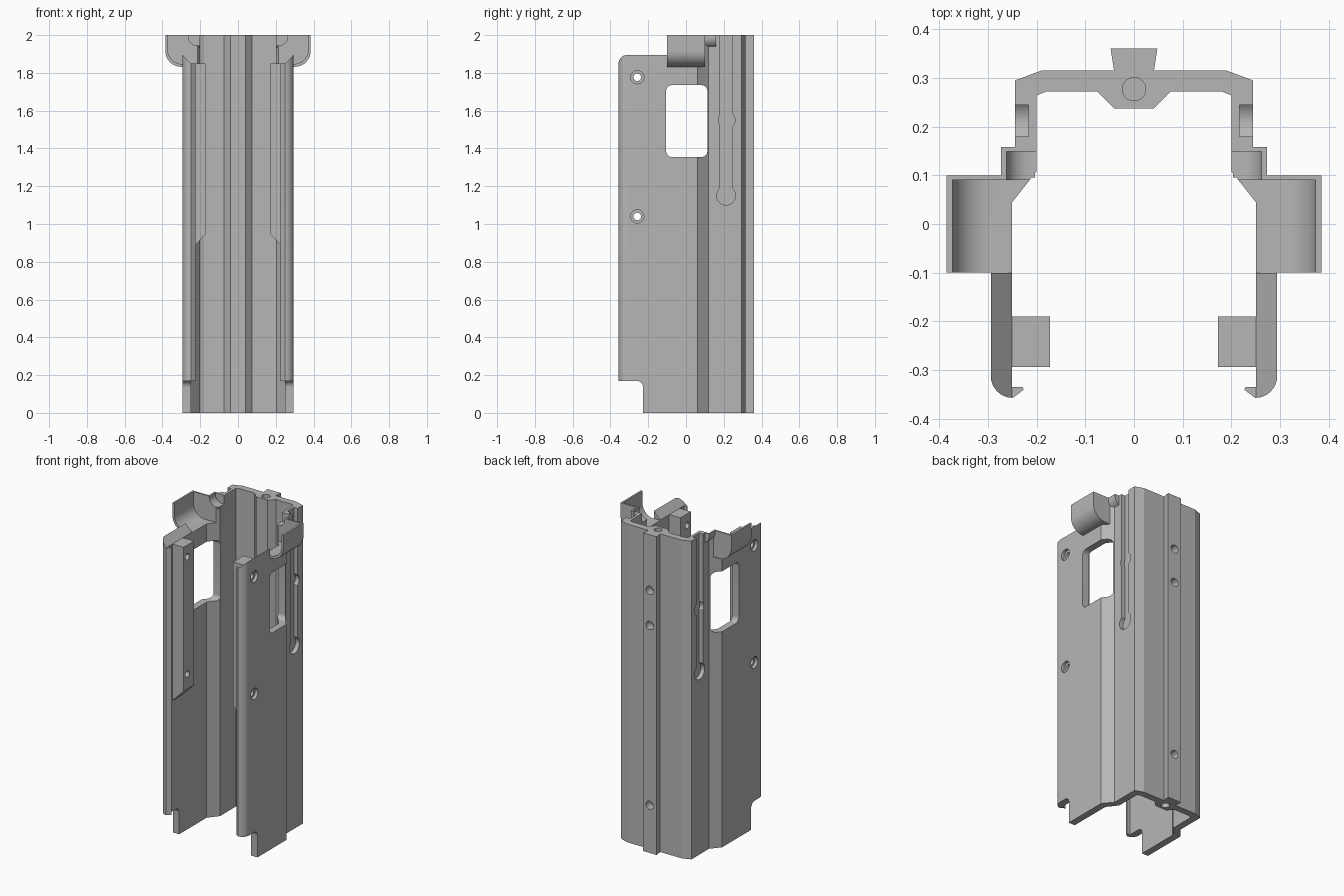
import bpy, bmesh
from math import cos, sin, radians

if "Cube" in bpy.data.objects:
    bpy.data.objects.remove(bpy.data.objects["Cube"], do_unlink=True)

grey = bpy.data.materials.new("plain grey")
grey.use_nodes = True
grey.diffuse_color = (0.47, 0.47, 0.47, 1)
grey.node_tree.nodes["Principled BSDF"].inputs["Base Color"].default_value = (0.47, 0.47, 0.47, 1)


def arc(cx, cy, r, start, end, n=8):
    angles = [radians(start + (end - start) * i / n) for i in range(n + 1)]
    return [(cx + r * cos(a), cy + r * sin(a)) for a in angles]


def circle(cx, cy, r, n=28):
    return arc(cx, cy, r, 0, 360, n)[:-1]


def rounded_box(u0, u1, v0, v1, r):
    return (arc(u1 - r, v1 - r, r, 0, 90) + arc(u0 + r, v1 - r, r, 90, 180)
            + arc(u0 + r, v0 + r, r, 180, 270) + arc(u1 - r, v0 + r, r, 270, 360))


def prism(name, pts, axis, lo, hi):
    """Extrude a 2D outline along an axis."""
    place = {"x": lambda u, v: (lo, u, v),
             "y": lambda u, v: (u, lo, v),
             "z": lambda u, v: (u, v, lo)}[axis]
    bm = bmesh.new()
    face = bm.faces.new([bm.verts.new(place(u, v)) for u, v in pts])
    out = bmesh.ops.extrude_face_region(bm, geom=[face])
    shift = [hi - lo if axis == a else 0 for a in "xyz"]
    bmesh.ops.translate(bm, vec=shift, verts=[g for g in out["geom"] if isinstance(g, bmesh.types.BMVert)])
    bmesh.ops.recalc_face_normals(bm, faces=bm.faces)
    mesh = bpy.data.meshes.new(name)
    bm.to_mesh(mesh)
    bm.free()
    mesh.materials.append(grey)
    obj = bpy.data.objects.new(name, mesh)
    bpy.context.collection.objects.link(obj)
    return obj


def combine(op, pts, axis, lo, hi):
    """Apply one boolean prism to the housing."""
    tool = prism("tool", pts, axis, lo, hi)
    tool.hide_render = True
    mod = housing.modifiers.new("shape", "BOOLEAN")
    mod.operation, mod.solver, mod.object = op, "EXACT", tool
    bpy.context.view_layer.objects.active = housing
    bpy.ops.object.modifier_apply(modifier=mod.name)
    bpy.data.objects.remove(tool, do_unlink=True)


def both(op, pts, axis, lo, hi):
    """Apply a prism on the left and its mirror image on the right."""
    combine(op, pts, axis, lo, hi)
    if axis == "x":
        combine(op, pts, axis, -lo, -hi)
    else:
        combine(op, [(-u, v) for u, v in pts], axis, lo, hi)


# Channel section with rear rail, inner rib and hooked front lips
half = ([(0.048, 0.36), (0.041, 0.315), (0.19, 0.315), (0.244, 0.295), (0.244, 0.12), (0.294, 0.06)]
        + arc(0.249, -0.312, 0.045, 0, -90)
        + [(0.226, -0.34), (0.229, -0.335), (0.25, -0.335), (0.25, 0.045), (0.2, 0.108),
           (0.2, 0.264), (0.18, 0.272), (0.075, 0.272), (0.04, 0.237)])
section = half + [(-x, y) for x, y in reversed(half)]
housing = prism("channel_housing", section, "z", 0, 2)

# Lowered, sloped front wall tops with rounded corners
both("DIFFERENCE", [(0.15, 1.85), (0.25, 1.85), (0.294, 1.895), (0.5, 1.895), (0.5, 2.1), (0.15, 2.1)],
     "y", -0.5, -0.1)
combine("DIFFERENCE", [(-0.4, 1.95), (-0.4, 1.86)] + arc(-0.322, 1.86, 0.035, 180, 90) + [(-0.322, 1.95)],
        "x", -0.5, 0.5)

# Bottom front notches
combine("DIFFERENCE", [(-0.5, -0.1), (-0.227, -0.1)] + arc(-0.262, 0.135, 0.035, 0, 90) + [(-0.5, 0.17)],
        "x", -0.5, 0.5)

# Flared scoops at the top of the side walls
both("UNION", [(0.255, 2), (0.255, 1.832), (0.3, 1.832)]
     + arc(0.3, 1.917, 0.085, -80, 0) + [(0.385, 2)], "y", -0.1, 0.1)
# Small shoulder scoops behind them
both("UNION", [(0.203, 2), (0.203, 1.933)] + arc(0.22, 1.986, 0.053, -90, 0) + [(0.273, 2)],
     "y", 0.095, 0.158)
both("DIFFERENCE", [(0.15, 2.1), (0.15, 1.847), (0.295, 1.847)]
     + arc(0.295, 1.925, 0.078, -80, 0) + [(0.373, 2.1)], "y", -0.101, 0.09)
both("DIFFERENCE", [(0.15, 2.1), (0.15, 1.944)] + arc(0.215, 1.991, 0.047, -90, 0) + [(0.262, 2.1)],
     "y", 0.08, 0.149)

# Inner mounting blocks with tapered feet
both("UNION", [(0.26, 1.85), (0.172, 1.85), (0.172, 0.945), (0.26, 0.855)], "y", -0.294, -0.19)

# Screw holes through the blocks, countersunk outside
for z in (1.04, 1.777):
    combine("DIFFERENCE", circle(-0.258, z, 0.02), "x", -0.5, 0.5)
    both("DIFFERENCE", circle(-0.258, z, 0.035), "x", 0.275, 0.4)

# Side windows
combine("DIFFERENCE", rounded_box(-0.105, 0.113, 1.355, 1.735, 0.03), "x", -0.5, 0.5)

# Keyhole grooves
groove = ([(0.18, 2.1)] + arc(0.212, 1.15, 0.05, 130, 410, 20) + [(0.244, 2.1)])
both("DIFFERENCE", groove, "x", 0.217, 0.4)
both("DIFFERENCE", circle(0.216, 1.55, 0.044), "x", 0.217, 0.4)

# Rail holes and end bores
for z in (0.3, 1.43, 1.65):
    combine("DIFFERENCE", circle(0, z, 0.026), "y", 0.31, 0.5)
for lo, hi in ((-0.1, 0.2), (1.8, 2.1)):
    combine("DIFFERENCE", circle(0, 0.277, 0.024), "z", lo, hi)

# Smooth the round surfaces, keep edges crisp
bpy.ops.object.select_all(action="DESELECT")
housing.select_set(True)
bpy.context.view_layer.objects.active = housing
bpy.ops.object.shade_smooth_by_angle(angle=radians(15))
